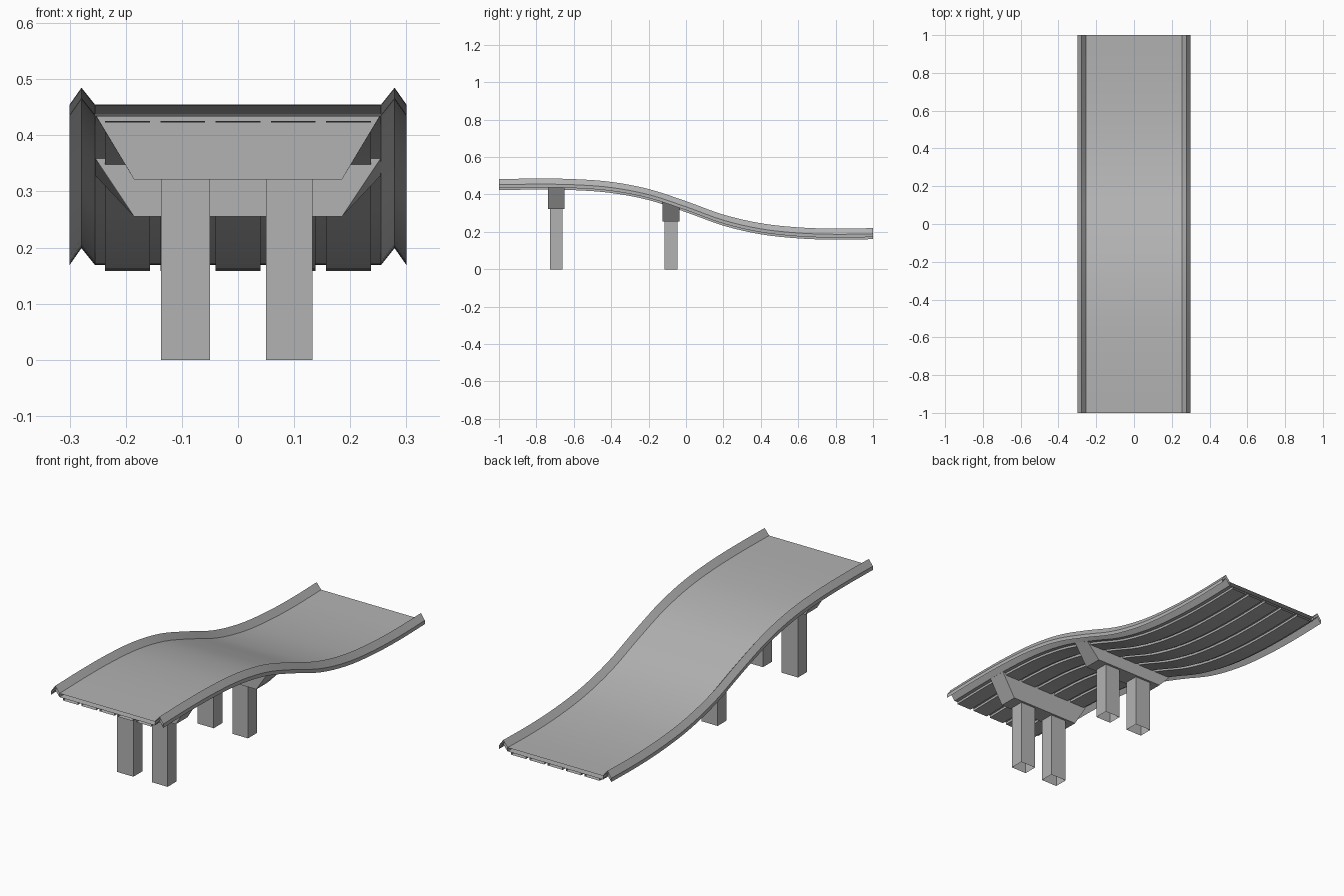
import bpy, bmesh, math

if "Cube" in bpy.data.objects:
    bpy.data.objects.remove(bpy.data.objects["Cube"])

# Road-surface heights every 0.2 units along y
HEIGHTS = [.452, .455, .452, .437, .399, .334, .262, .216, .194, .187, .190]

# Dark concrete grey
concrete = bpy.data.materials.new("concrete")
concrete.diffuse_color = (.45, .45, .45, 1)
concrete.use_nodes = True
concrete.node_tree.nodes["Principled BSDF"].inputs["Base Color"].default_value = concrete.diffuse_color


def road_z(y):
    """Catmull-Rom interpolation of the road height."""
    t = min(max((y + 1) / 0.2, 0), 9.9999999)
    i = int(t)
    f = t - i
    b, c = HEIGHTS[i], HEIGHTS[i + 1]
    a = HEIGHTS[i - 1] if i > 0 else 2 * b - c
    d = HEIGHTS[i + 2] if i < 9 else 2 * c - b
    return 0.5 * (2 * b + (c - a) * f + (2 * a - 5 * b + 4 * c - d) * f ** 2
                  + (3 * b - a - 3 * c + d) * f ** 3)


def loft(name, rings, smooth=False, open_ends=False):
    """Solid or open tube through a list of matching vertex rings."""
    bm = bmesh.new()
    rows = [[bm.verts.new(p) for p in ring] for ring in rings]
    n = len(rows[0])
    for r, s in zip(rows, rows[1:]):
        for k in range(n):
            bm.faces.new((r[k], r[(k + 1) % n], s[(k + 1) % n], s[k]))
    # Cap temporarily even when open, so normals are unambiguous
    ends = [bm.faces.new(rows[0]), bm.faces.new(rows[-1])]
    bmesh.ops.recalc_face_normals(bm, faces=bm.faces)
    if open_ends:
        bmesh.ops.delete(bm, geom=ends, context='FACES_ONLY')
    mesh = bpy.data.meshes.new(name)
    bm.to_mesh(mesh)
    bm.free()
    mesh.materials.append(concrete)
    ob = bpy.data.objects.new(name, mesh)
    bpy.context.collection.objects.link(ob)
    if smooth:
        bpy.ops.object.select_all(action='DESELECT')
        ob.select_set(True)
        bpy.context.view_layer.objects.active = ob
        bpy.ops.object.shade_smooth_by_angle(angle=math.radians(25))
    return ob


def sweep(name, profile, steps=40):
    """Sweep an (x, height offset) profile along the road, ends left open."""
    ys = [-1 + 2 * i / steps for i in range(steps + 1)]
    return loft(name, [[(x, y, road_z(y) + z) for x, z in profile] for y in ys],
                smooth=True, open_ends=True)


def rect(x0, x1, z0, z1):
    return [(x0, z0), (x1, z0), (x1, z1), (x0, z1)]


# Road slab
sweep("road_deck", rect(-.255, .255, -.018, 0))

# Folded side barriers
BARRIER = [(.255, 0), (.279, .03), (.30, 0),
           (.30, -.018), (.279, .012), (.255, -.018)]
for side, label in ((-1, "left"), (1, "right")):
    sweep(label + "_barrier", [(side * x, z) for x, z in BARRIER])

# Five girders below the slab
for i in range(5):
    x = (i - 2) * .0985
    sweep(f"girder_{i + 1}", rect(x - .04, x + .04, -.029, -.018))

# Two piers: a tapered cap following the road slope, on two legs
for n, (y, bottom) in enumerate(((-.694, .321), (-.08, .255)), 1):
    rings = []
    for yy in (y - .045, y + .045):
        top = road_z(yy) - .017
        rings.append([(-.185, yy, bottom), (.185, yy, bottom),
                      (.255, yy, top), (-.255, yy, top)])
    loft(f"pier_cap_{n}", rings)
    # Legs are hollow tubes open at the foot
    for label, x0, x1 in (("left", -.137, -.05), ("right", .05, .133)):
        loft(f"{label}_pier_leg_{n}",
             [[(x0, y - .034, z), (x1, y - .034, z), (x1, y + .034, z), (x0, y + .034, z)]
              for z in (0, bottom + .002)], open_ends=True)
